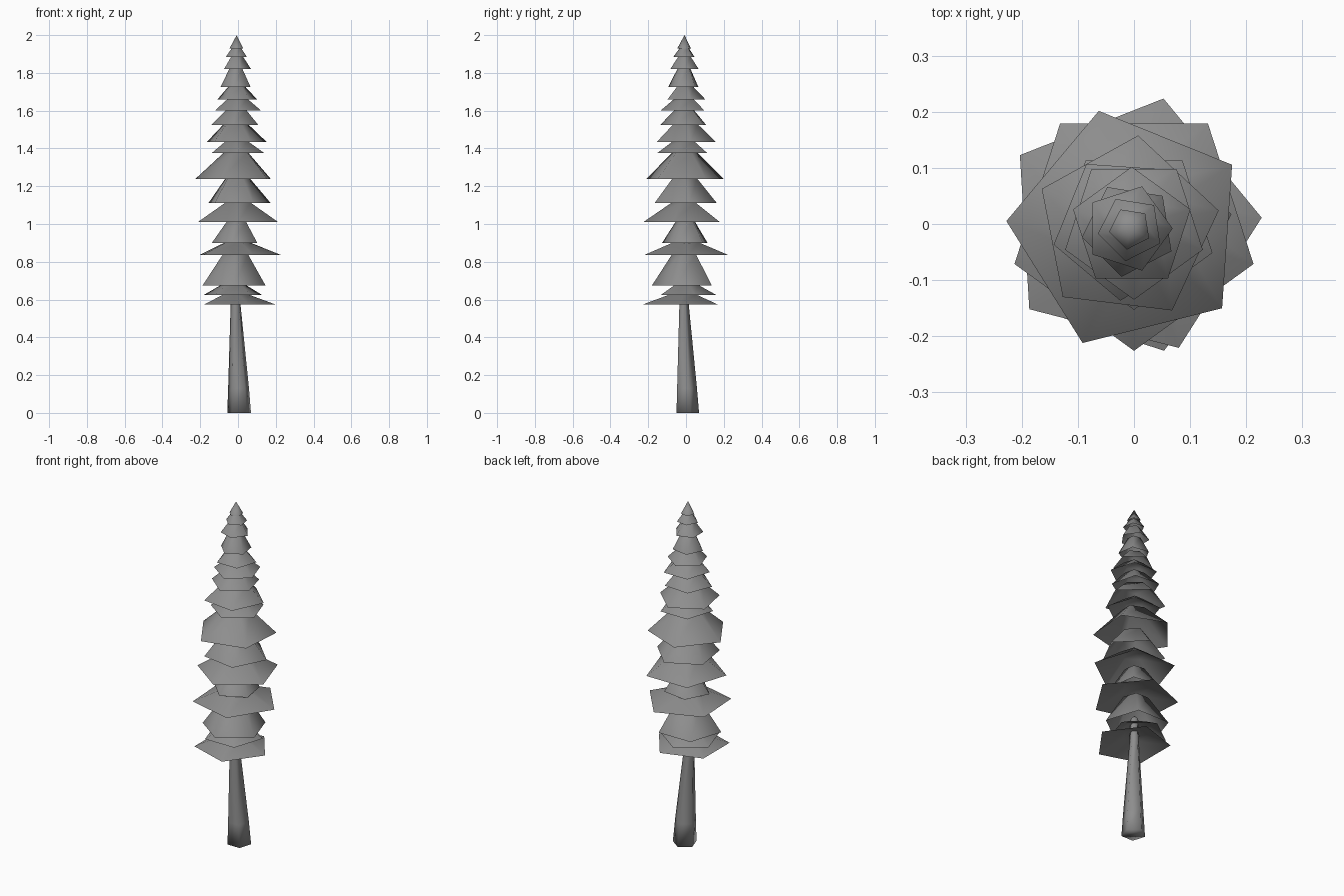
import bpy, bmesh, math

if "Cube" in bpy.data.objects:
    bpy.data.objects.remove(bpy.data.objects["Cube"])

grey = bpy.data.materials.new("plain grey")
grey.diffuse_color = (0.27, 0.27, 0.27, 1)
grey.use_nodes = True
grey.node_tree.nodes["Principled BSDF"].inputs["Base Color"].default_value = grey.diffuse_color


def loft(name, rings, sides=5, close_bottom=False):
    """Rings are (x, y, z, radius, first angle); radius 0 makes a tip."""
    bm = bmesh.new()
    loops = []
    for x, y, z, r, a in rings:
        n = sides if r > 0 else 1
        loops.append([bm.verts.new((x + r * math.cos(math.radians(a + 360 * i / sides)),
                                    y + r * math.sin(math.radians(a + 360 * i / sides)), z))
                      for i in range(n)])
    for low, high in zip(loops, loops[1:]):
        for i in range(sides):
            j = (i + 1) % sides
            if len(high) == 1:
                bm.faces.new((low[i], low[j], high[0]))
            else:
                bm.faces.new((low[i], low[j], high[j], high[i]))
    if close_bottom:
        bm.faces.new(loops[0][::-1])
    for f in bm.faces:
        f.smooth = True
    mesh = bpy.data.meshes.new(name)
    bm.to_mesh(mesh)
    bm.free()
    mesh.materials.append(grey)
    obj = bpy.data.objects.new(name, mesh)
    bpy.context.collection.objects.link(obj)
    return obj


# Leaning trunk with a flared foot
loft("trunk", [(0.006, 0.003, 0, 0.066, 18), (0.003, 0.0, 0.13, 0.058, 18),
               (-0.013, -0.013, 0.58, 0.027, 18), (-0.013, -0.012, 0.72, 0.022, 18),
               (-0.013, -0.012, 0.74, 0, 18)], close_bottom=True)

# Branch tiers: bottom z, radius, first angle, centre x, centre y
tiers = [
    (0.575, 0.206, 0, -0.01, -0.03), (0.625, 0.161, 18, -0.027, -0.002),
    (0.675, 0.175, 54, -0.021, -0.005), (0.836, 0.234, 3.5, -0.006, -0.003),
    (0.90, 0.128, 45, -0.012, 0.0), (1.01, 0.224, 54, 0.0, -0.002),
    (1.11, 0.176, 9, 0.0, -0.01), (1.237, 0.218, 32, -0.01, -0.01),
    (1.375, 0.147, 54, 0.0, -0.006), (1.435, 0.167, 11, -0.013, -0.008),
    (1.524, 0.132, 50, -0.015, -0.005), (1.60, 0.129, 54, 0.0, -0.006),
    (1.66, 0.11, 18, -0.004, -0.008), (1.725, 0.085, 45, -0.009, -0.01),
    (1.82, 0.079, 0, -0.01, -0.008), (1.885, 0.059, 45, -0.006, -0.008),
    (1.93, 0.038, 45, -0.007, -0.008),
]
for i, (z, r, a, x, y) in enumerate(tiers):
    rings = [(x, y, z, r, a)]
    if i + 1 < len(tiers):
        # The narrow top tucks under the tier above
        nx, ny, top = tiers[i + 1][3], tiers[i + 1][4], tiers[i + 1][0]
        tx, ty = (x + nx) / 2, (y + ny) / 2
        rings += [(tx, ty, top + 0.003, min(0.42 * r, 0.07), a), (tx, ty, top + 0.018, 0, a)]
    else:
        rings.append((x, y, 2.0, 0, a))
    loft(f"branch_tier_{i + 1}", rings)
